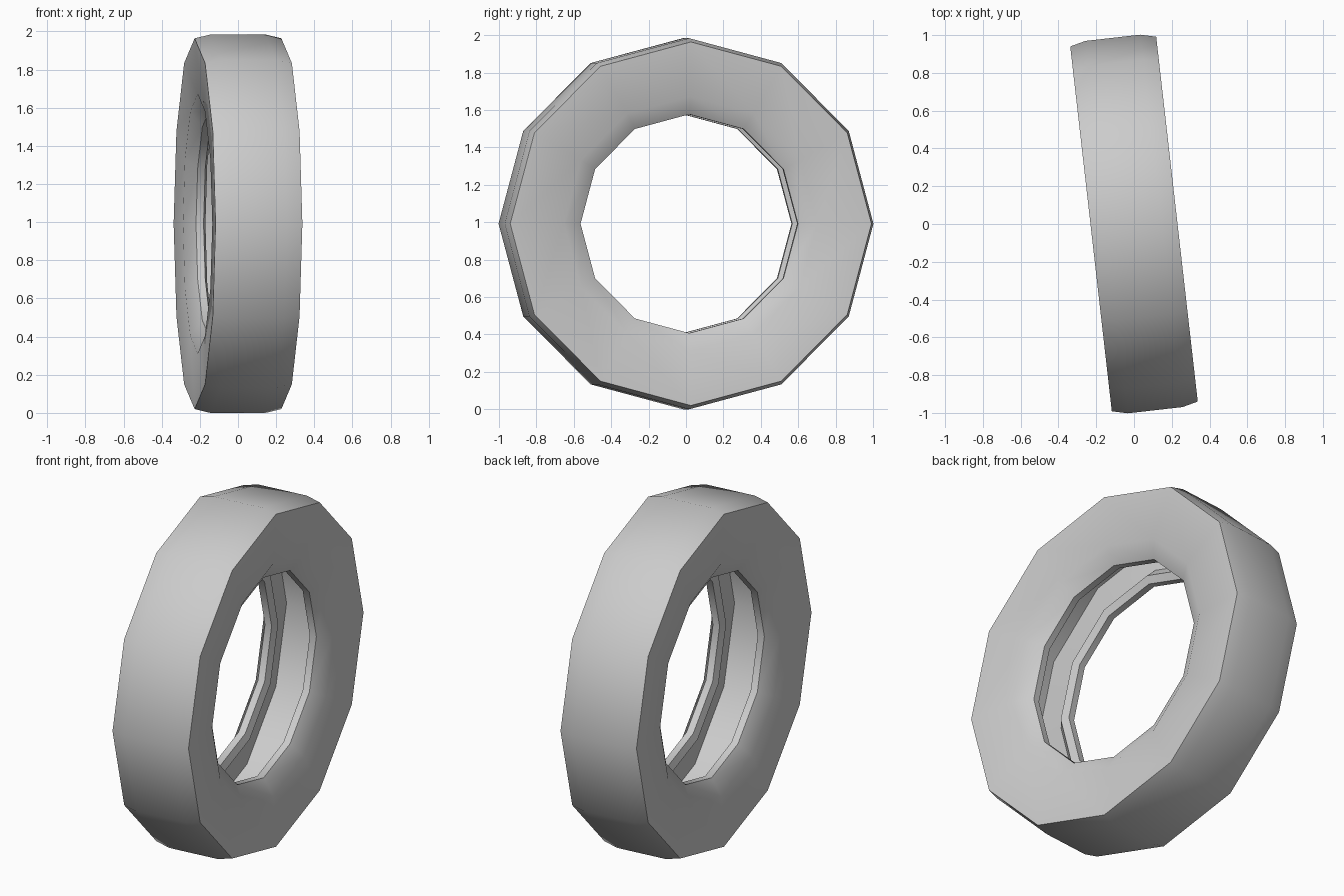
import bpy, bmesh
from math import sin, cos, pi, radians

if "Cube" in bpy.data.objects:
    bpy.data.objects.remove(bpy.data.objects["Cube"])

SIDES = 12
TILT = radians(6.5)

# Half cross-section (axial offset, radius): tread, shoulder, sidewall, bead, inner cavity
half = [(0.146, 0.992), (0.229, 0.972), (0.213, 0.68), (0.155, 0.585),
        (0.115, 0.585), (0.10, 0.63), (0.165, 0.69), (0.185, 0.88)]
profile = half + [(-a, r) for a, r in reversed(half)]

# Hollow tyre: closed profile revolved around the x axis
bm = bmesh.new()
rings = [[bm.verts.new((a, r * sin(2 * pi * i / SIDES), r * cos(2 * pi * i / SIDES)))
          for a, r in profile] for i in range(SIDES)]
n = len(profile)
for i in range(SIDES):
    p, q = rings[i], rings[(i + 1) % SIDES]
    for j in range(n):
        k = (j + 1) % n
        bm.faces.new((p[j], p[k], q[k], q[j]))
bmesh.ops.recalc_face_normals(bm, faces=bm.faces)
mesh = bpy.data.meshes.new("tyre")
bm.to_mesh(mesh)
bm.free()

# Stand it on the ground, turned slightly
tyre = bpy.data.objects.new("tyre", mesh)
bpy.context.collection.objects.link(tyre)
tyre.location.z = 0.992
tyre.rotation_euler.z = TILT

bpy.context.view_layer.objects.active = tyre
tyre.select_set(True)
bpy.ops.object.shade_smooth_by_angle(angle=radians(35))
